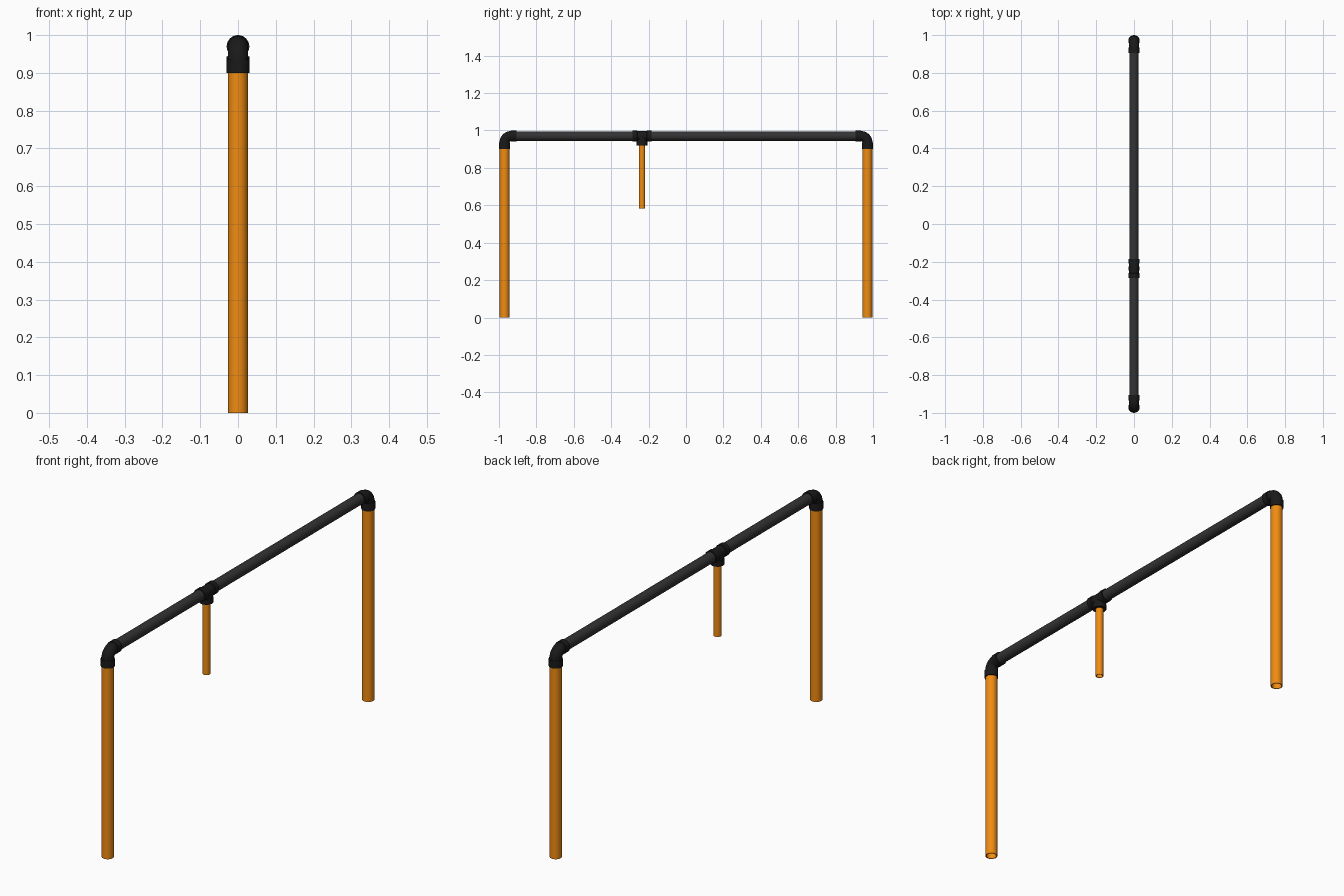
import bpy, bmesh, math
from mathutils import Vector

if "Cube" in bpy.data.objects:
    bpy.data.objects.remove(bpy.data.objects["Cube"])

SIDES = 32
X = Vector((1, 0, 0))


def material(name, rgb):
    m = bpy.data.materials.new(name)
    m.diffuse_color = (*rgb, 1)
    m.use_nodes = True
    m.node_tree.nodes["Principled BSDF"].inputs["Base Color"].default_value = m.diffuse_color
    return m


ORANGE = material("orange_plastic", (0.87, 0.26, 0.006))
GREY = material("dark_grey_plastic", (0.033, 0.033, 0.035))
BLACK = material("black_plastic", (0.01, 0.01, 0.01))


def sweep(bm, stations, cap=True, loop=False):
    """Skin circles given as (y, z, angle of travel in the yz plane, radius)."""
    rings = []
    for y, z, a, r in stations:
        up = Vector((0, -math.sin(a), math.cos(a)))
        c = Vector((0, y, z))
        rings.append([bm.verts.new(c + r * (X * math.cos(t) + up * math.sin(t)))
                      for t in (2 * math.pi * i / SIDES for i in range(SIDES))])
    pairs = list(zip(rings, rings[1:]))
    if loop:
        pairs.append((rings[-1], rings[0]))
    for p, q in pairs:
        for i in range(SIDES):
            j = (i + 1) % SIDES
            bm.faces.new((p[i], p[j], q[j], q[i]))
    if cap and not loop:
        bm.faces.new(rings[0])
        bm.faces.new(rings[-1])


def finish(bm, name, mat):
    bmesh.ops.recalc_face_normals(bm, faces=bm.faces)
    me = bpy.data.meshes.new(name)
    bm.to_mesh(me)
    bm.free()
    me.materials.append(mat)
    ob = bpy.data.objects.new(name, me)
    bpy.context.collection.objects.link(ob)
    bpy.ops.object.select_all(action='DESELECT')
    ob.select_set(True)
    bpy.context.view_layer.objects.active = ob
    bpy.ops.object.shade_smooth_by_angle(angle=math.radians(35))
    return ob


def pipe(name, start, end, r, mat, wall=0.004):
    """Hollow straight pipe between two (y, z) points."""
    (y0, z0), (y1, z1) = start, end
    a = math.atan2(z1 - z0, y1 - y0)
    bm = bmesh.new()
    sweep(bm, [(y0, z0, a, r), (y1, z1, a, r),
               (y1, z1, a, r - wall), (y0, z0, a, r - wall)], loop=True)
    return finish(bm, name, mat)


LEG_Y, BAR_Z, TEE_Y = 0.97, 0.97, -0.235
COLLAR, NECK = 0.03, 0.027
UP = math.pi / 2


def elbow(name, s):
    # collar, quarter bend, collar in one sweep; s is the side (+1 or -1)
    b = 0.035
    base = BAR_Z - b
    pts = [(-LEG_Y, 0.90, UP, COLLAR), (-LEG_Y, base, UP, COLLAR)]
    for i in range(13):
        t = UP * i / 12
        pts.append((-LEG_Y + b - b * math.cos(t), base + b * math.sin(t), UP - t, NECK))
    pts += [(-LEG_Y + b, BAR_Z, 0, COLLAR), (-0.905, BAR_Z, 0, COLLAR)]
    if s > 0:
        pts = [(-y, z, math.pi - a, r) for y, z, a, r in pts]
    bm = bmesh.new()
    sweep(bm, pts)
    finish(bm, name, BLACK)


# legs and corner elbows
for s, side in ((-1, "front"), (1, "back")):
    pipe(side + "_leg", (s * LEG_Y, 0), (s * LEG_Y, 0.93), 0.026, ORANGE)
    elbow(side + "_elbow", s)

# crossbar in two lengths, meeting in the tee
pipe("front_crossbar", (-0.93, BAR_Z), (TEE_Y - 0.02, BAR_Z), 0.025, GREY)
pipe("back_crossbar", (TEE_Y + 0.02, BAR_Z), (0.93, BAR_Z), 0.025, GREY)

# tee fitting: run with two collars, branch with one
bm = bmesh.new()
sweep(bm, [(TEE_Y + d, BAR_Z, 0, r) for d, r in
           ((-0.051, COLLAR), (-0.027, COLLAR), (-0.025, NECK),
            (0.025, NECK), (0.027, COLLAR), (0.051, COLLAR))])
sweep(bm, [(TEE_Y, z, UP, r) for z, r in
           ((0.92, COLLAR), (0.943, COLLAR), (0.945, NECK), (BAR_Z, NECK))])
finish(bm, "tee_fitting", BLACK)

# thin hanging pipe
pipe("hanging_pipe", (TEE_Y, 0.583), (TEE_Y, 0.94), 0.017, ORANGE, 0.003)
